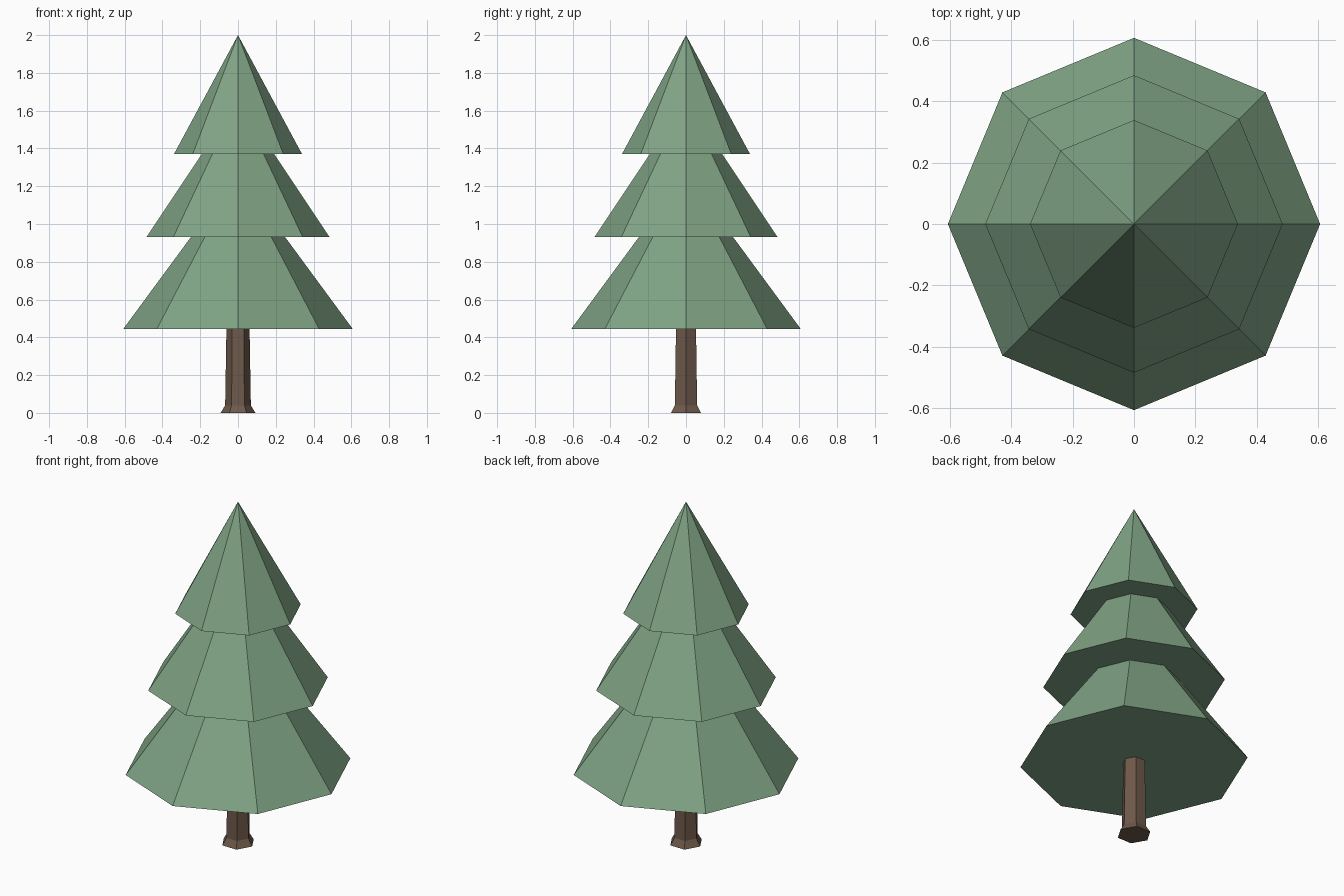
import bpy, bmesh, math

if "Cube" in bpy.data.objects:
    bpy.data.objects.remove(bpy.data.objects["Cube"])


def material(name, rgb):
    m = bpy.data.materials.new(name)
    m.diffuse_color = (*rgb, 1)
    m.use_nodes = True
    m.node_tree.nodes["Principled BSDF"].inputs["Base Color"].default_value = m.diffuse_color
    return m


def lathe(name, profile, sides, mat):
    """Flat-faced closed solid from (radius, z) pairs, bottom to top; radius 0 is a tip."""
    bm = bmesh.new()
    rings = []
    for r, z in profile:
        count = sides if r > 0 else 1
        rings.append([bm.verts.new((r * math.cos(math.tau * i / sides),
                                    r * math.sin(math.tau * i / sides), z))
                      for i in range(count)])
    for low, high in zip(rings, rings[1:]):
        for i in range(sides):
            j = (i + 1) % sides
            if len(high) == 1:
                bm.faces.new((low[i], low[j], high[0]))
            else:
                bm.faces.new((low[i], low[j], high[j], high[i]))
    for ring in (rings[0], rings[-1]):
        if len(ring) > 1:
            bm.faces.new(ring)
    bmesh.ops.recalc_face_normals(bm, faces=bm.faces)
    mesh = bpy.data.meshes.new(name)
    bm.to_mesh(mesh)
    bm.free()
    mesh.materials.append(mat)
    ob = bpy.data.objects.new(name, mesh)
    bpy.context.collection.objects.link(ob)
    return ob


green = material("pine green", (0.214, 0.367, 0.233))
brown = material("bark brown", (0.155, 0.100, 0.069))

# Six-sided trunk with a flared foot
lathe("trunk", [(0.092, 0), (0.068, 0.04), (0.061, 0.46)], 6, brown)

# Three stepped eight-sided tiers of foliage, ending in a tip
lathe("foliage", [(0.607, 0.445), (0.25, 0.93), (0.485, 0.93),
                  (0.192, 1.37), (0.339, 1.37), (0, 2.0)], 8, green)
